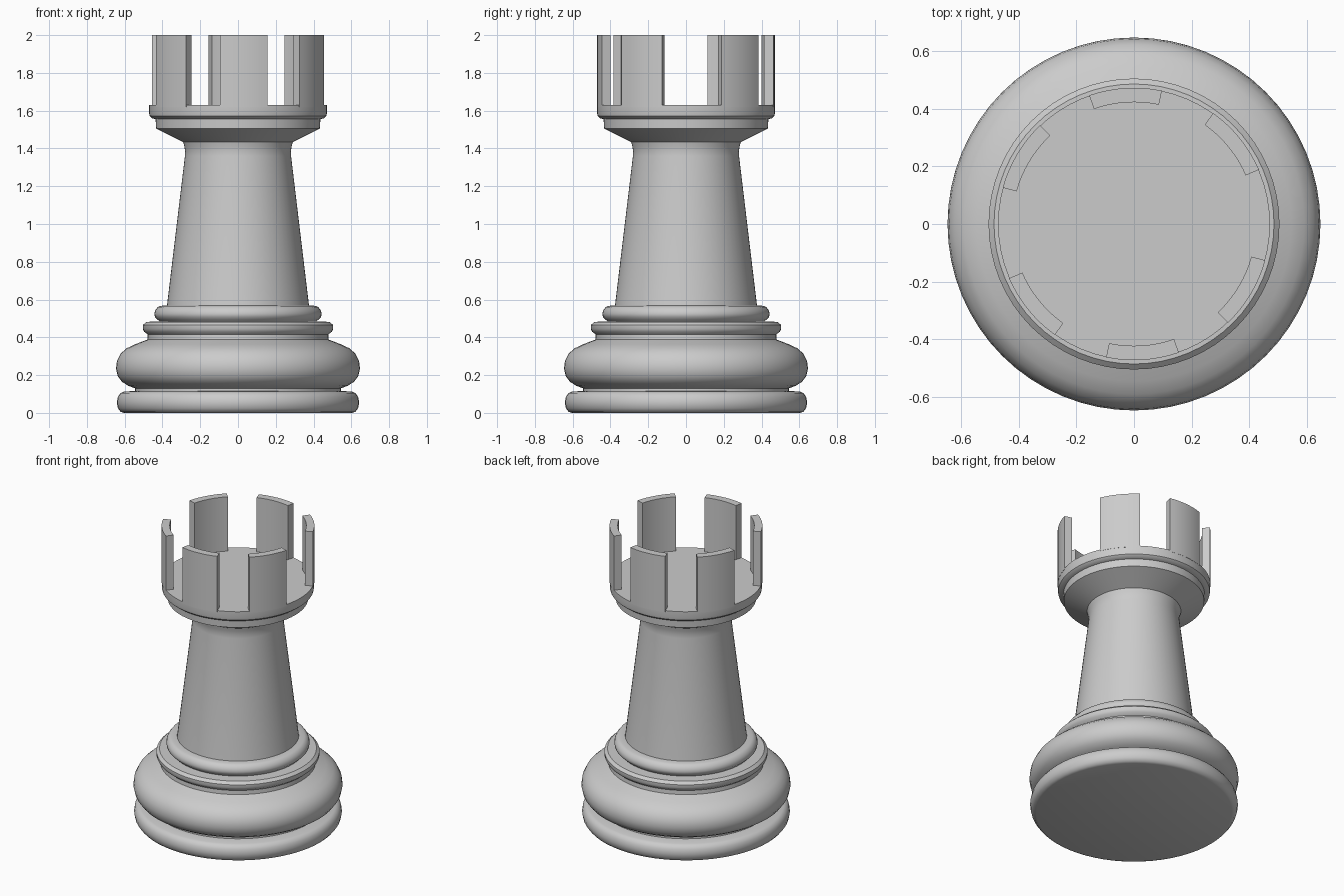
import bpy, bmesh
from math import sin, cos, radians, pi

if "Cube" in bpy.data.objects:
    bpy.data.objects.remove(bpy.data.objects["Cube"])

SEG = 64


def finish(name, bm, angle=35):
    bmesh.ops.recalc_face_normals(bm, faces=bm.faces)
    me = bpy.data.meshes.new(name)
    bm.to_mesh(me)
    bm.free()
    ob = bpy.data.objects.new(name, me)
    bpy.context.collection.objects.link(ob)
    bpy.ops.object.select_all(action='DESELECT')
    bpy.context.view_layer.objects.active = ob
    ob.select_set(True)
    bpy.ops.object.shade_smooth_by_angle(angle=radians(angle))
    return ob


def lathe(name, profile):
    """Revolve (radius, z) points around z and cap both ends."""
    bm = bmesh.new()
    rings = [[bm.verts.new((r * cos(2 * pi * i / SEG), r * sin(2 * pi * i / SEG), z))
              for i in range(SEG)] for r, z in profile]
    for a, b in zip(rings, rings[1:]):
        for i in range(SEG):
            j = (i + 1) % SEG
            bm.faces.new((a[i], a[j], b[j], b[i]))
    bm.faces.new(rings[0][::-1])
    bm.faces.new(rings[-1])
    return finish(name, bm)


def merlon(name, centre, span=31, r0=0.422, r1=0.472, z0=1.62, z1=2.0, n=8):
    """Curved block of wall between two radii."""
    bm = bmesh.new()
    secs = []
    for i in range(n + 1):
        a = radians(centre - span / 2 + span * i / n)
        secs.append([bm.verts.new((r * cos(a), r * sin(a), z))
                     for r, z in ((r0, z0), (r1, z0), (r1, z1), (r0, z1))])
    for a, b in zip(secs, secs[1:]):
        for k in range(4):
            m = (k + 1) % 4
            bm.faces.new((a[k], a[m], b[m], b[k]))
    bm.faces.new(secs[0])
    bm.faces.new(secs[-1])
    return finish(name, bm)


# Foot, wide cushion, collars, tapered shaft and flared head in one turned profile
lathe("turned_body", [
    # foot disc
    (0.605, 0), (0.622, 0.006), (0.636, 0.025), (0.642, 0.055), (0.636, 0.085),
    (0.622, 0.105), (0.605, 0.112), (0.545, 0.117),
    # cushion
    (0.545, 0.13), (0.58, 0.143), (0.615, 0.165), (0.637, 0.195), (0.646, 0.235),
    (0.641, 0.275), (0.622, 0.313), (0.59, 0.342), (0.545, 0.363), (0.48, 0.388),
    # collar
    (0.478, 0.415), (0.497, 0.43), (0.504, 0.445), (0.504, 0.465), (0.485, 0.482),
    (0.415, 0.484),
    # upper ring
    (0.425, 0.493), (0.44, 0.508), (0.443, 0.525), (0.438, 0.543), (0.425, 0.56),
    (0.41, 0.567), (0.376, 0.568),
    # shaft
    (0.281, 1.36), (0.28, 1.385), (0.284, 1.41), (0.29, 1.433),
    # head
    (0.434, 1.505), (0.436, 1.555), (0.455, 1.56), (0.468, 1.572), (0.471, 1.59),
    (0.471, 1.63)])

# Battlements, unevenly spaced but matching at opposite sides
for k, c in enumerate((39, 93.7, 149)):
    merlon(f"merlon_{k + 1}", c)
    merlon(f"merlon_{k + 4}", c + 180)
